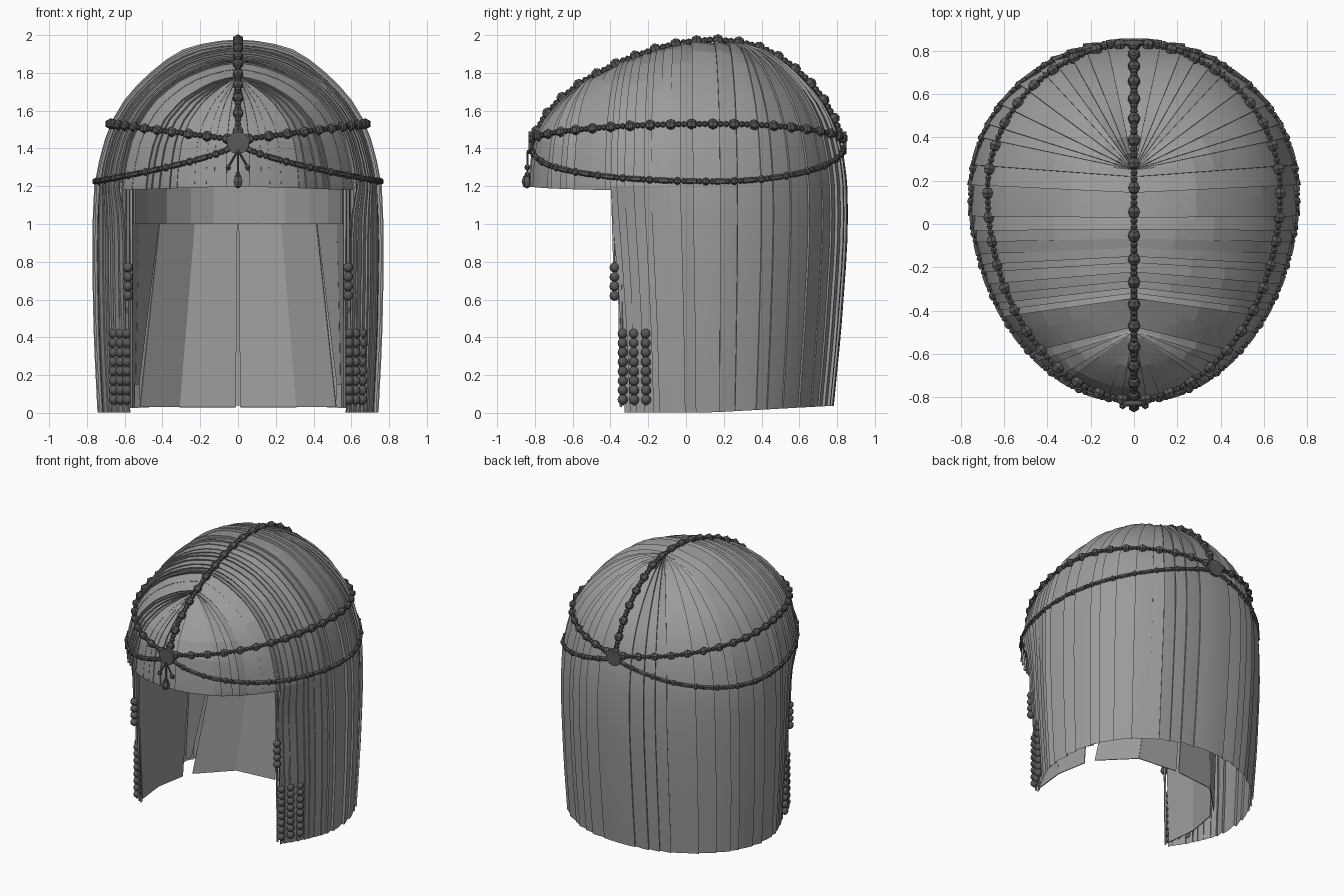
import bpy, bmesh, math, random
from mathutils import Vector, Matrix

if "Cube" in bpy.data.objects:
    bpy.data.objects.remove(bpy.data.objects["Cube"])

random.seed(7)


def material(name, value):
    m = bpy.data.materials.new(name)
    m.diffuse_color = (value, value, value, 1)
    m.use_nodes = True
    m.node_tree.nodes["Principled BSDF"].inputs["Base Color"].default_value = m.diffuse_color
    return m


HAIR = material("hair grey", 0.33)
BEAD = material("bead dark grey", 0.1)

# Horizontal sections: height, half width, front y, back y
CY = 0.15
SECTIONS = [(0, .735, -.69, .78), (.4, .755, -.72, .82), (.8, .763, -.77, .85),
            (1.0, .762, -.80, .86), (1.2, .752, -.825, .855), (1.32, .73, -.82, .845),
            (1.45, .695, -.80, .82), (1.55, .655, -.75, .78), (1.65, .595, -.665, .725),
            (1.75, .51, -.535, .645), (1.85, .395, -.345, .53), (1.92, .28, -.155, .41),
            (1.955, .15, -.01, .29), (1.968, 0, CY, CY)]
TOP = SECTIONS[-1][0]


def section(z):
    for a, b in zip(SECTIONS, SECTIONS[1:]):
        if z <= b[0]:
            t = (z - a[0]) / (b[0] - a[0])
            return [a[i] + (b[i] - a[i]) * t for i in (1, 2, 3)]
    return [0, CY, CY]


def ring_point(ang, z):
    """Surface point; ang 0 is front centre, pi is back centre."""
    w, yf, yb = section(z)
    c = math.cos(ang)
    x = w * math.sin(ang)
    if ang > 0.97:  # the long side hair curls inward towards its front edge
        x -= .045 * min(1, max(0, (c - .2) / .36)) * min(1, max(0, (1.2 - z) / .2))
    return Vector((x, CY - (CY - yf if c > 0 else yb - CY) * c, z))


def dome_height(x, y):
    lo, hi = 1.2, TOP
    for _ in range(22):
        mid = (lo + hi) / 2
        w, yf, yb = section(mid)
        d = CY - yf if y < CY else yb - CY
        if (x / max(w, 1e-6)) ** 2 + ((y - CY) / max(d, 1e-6)) ** 2 < 1:
            lo = mid
        else:
            hi = mid
    return lo


def strand(ang, hem, push):
    """Points from the parting over the dome and down to the hem."""
    rim = ring_point(ang, 1.2)
    py = min(max(rim.y * 0.8, -0.49), 0.25)
    pts = []
    for i in range(13):
        s = math.sin(i / 12 * math.pi / 2)
        x, y = rim.x * s, py + (rim.y - py) * s
        pts.append(Vector((x, y, dome_height(x, y))))
    n = 8 if hem < 0.9 else 2
    pts += [ring_point(ang, 1.2 + (hem - 1.2) * i / n) for i in range(1, n + 1)]
    out = []
    for p in pts:
        d = Vector((p.x, p.y - CY, max(p.z - 1.1, 0)))
        q = p + d.normalized() * push
        out.append(Vector((max(q.x, 0), q.y, max(q.z, 0.003))))
    return out


def finish(name, bm, mat, mirror=False, thick=0, smooth=None):
    bmesh.ops.recalc_face_normals(bm, faces=bm.faces)
    me = bpy.data.meshes.new(name)
    bm.to_mesh(me)
    bm.free()
    ob = bpy.data.objects.new(name, me)
    bpy.context.collection.objects.link(ob)
    me.materials.append(mat)
    if mirror:
        ob.modifiers.new("mirror", 'MIRROR').merge_threshold = 0.0001
    if thick:
        m = ob.modifiers.new("thickness", 'SOLIDIFY')
        m.thickness, m.offset = thick, 0
    if smooth:
        bpy.ops.object.select_all(action='DESELECT')
        ob.select_set(True)
        bpy.context.view_layer.objects.active = ob
        bpy.ops.object.shade_smooth_by_angle(angle=math.radians(smooth))
    return ob


def locks(name, start, end, widths, hem, lift):
    """Stepped locks: each slopes inward, then steps out to the next one."""
    cols, a, rise = [], start, lift
    while a < end:
        b = a + random.uniform(*widths(a))
        b = end if end - b < 2 else b
        for t in (0, .5, 1):
            cols.append((a + (b - a) * t, rise * (1 - 2 * t)))
        a, rise = b, lift * random.choice((.15, .6, 1, 1.4))
    bm = bmesh.new()
    grid = []
    for deg, push in cols:
        ang = math.radians(deg)
        grid.append([bm.verts.new(p) for p in strand(ang, hem(ang), push)])
    for p, q in zip(grid, grid[1:]):
        for r in range(len(p) - 1):
            bm.faces.new((p[r], p[r + 1], q[r + 1], q[r]))
    return finish(name, bm, HAIR, True, 0, 9)


def long_hem(ang):
    return 0.003 + 0.035 * max(0, -math.cos(ang))


# Hair: short fringe, long side and back locks
locks("fringe", 0, 56, lambda a: (3, 8), lambda a: 1.2 - 0.025 * math.sin(a), 0.007)
locks("long_hair", 56, 180, lambda a: (2, 4.5) if a < 80 else (5, 12), long_hem, 0.007)

# Inner hair layer: flat panels hanging inside, splayed towards the hem
INNER_TOP = [(.002, .56), (.21, .53), (.39, .42), (.52, .22), (.57, -.05), (.575, -.36)]
INNER_HEM = [(.012, .45), (.31, .42), (.52, .21), (.55, .14), (.59, -.085), (.565, -.31)]
bm = bmesh.new()
for i in (0, 1, 3, 4):
    quad = [(*INNER_TOP[i], 1.25), (*INNER_TOP[i + 1], 1.25), (*INNER_HEM[i + 1], .03), (*INNER_HEM[i], .03)]
    bm.faces.new([bm.verts.new(p) for p in quad])
# filler between the side and back panels, narrowing to a slit at the hem
quad = [(.39, .42, 1.25), (.52, .22, 1.25), (.545, .165, .15), (.525, .205, .15)]
bm.faces.new([bm.verts.new(p) for p in quad])
finish("inner_panels", bm, HAIR, True, 0.006)

# Inner band round the back of the head
bm = bmesh.new()
LINE = [(0, .52), (.13, .515), (.25, .47), (.38, .37), (.48, .22), (.55, .0)]
rows = [[bm.verts.new((x, y, z)) for x, y in LINE] for z in (1.0, 1.4)]
for i in range(len(LINE) - 1):
    bm.faces.new((rows[0][i], rows[0][i + 1], rows[1][i + 1], rows[1][i]))
finish("inner_band", bm, HAIR, True, 0.008)

# Thin loose strands at the front edge of the sides
bm = bmesh.new()
for x, y, low in ((.583, -.375, .6), (.565, -.345, .03), (.588, -.335, .04), (.62, -.275, .04), (.655, -.215, .04)):
    a, b = Vector((x, y - .015, 1.22)), Vector((x, y, low))
    mat = Matrix.Translation((a + b) / 2) @ (a - b).to_track_quat('Z', 'Y').to_matrix().to_4x4()
    bmesh.ops.create_cone(bm, cap_ends=True, segments=5, radius1=.007, radius2=.01,
                          depth=(a - b).length, matrix=mat)
finish("loose_strands", bm, HAIR, True)


def bead(bm, p, r, direction=Vector((0, 0, 1)), stretch=1.0):
    rot = direction.to_track_quat('Z', 'Y').to_matrix().to_4x4()
    bmesh.ops.create_uvsphere(bm, u_segments=6, v_segments=4, radius=r,
                              matrix=Matrix.Translation(p) @ rot @ Matrix.Diagonal((1, 1, stretch, 1)))


def tube(bm, a, b, r):
    rot = (b - a).to_track_quat('Z', 'Y').to_matrix().to_4x4()
    bmesh.ops.create_cone(bm, cap_ends=True, segments=6, radius1=r, radius2=r, depth=(b - a).length,
                          matrix=Matrix.Translation((a + b) / 2) @ rot)


def bead_string(bm, pts, pattern):
    """Walk along a path placing beads; pattern holds (radius, length, is_tube)."""
    dist = [0]
    for a, b in zip(pts, pts[1:]):
        dist.append(dist[-1] + (b - a).length)

    def at(d):
        for i in range(len(pts) - 1):
            if d <= dist[i + 1]:
                return pts[i].lerp(pts[i + 1], (d - dist[i]) / max(dist[i + 1] - dist[i], 1e-9))
        return pts[-1]

    d, k = 0.03, 0
    while d < dist[-1] - 0.03:
        r, length, is_tube = pattern[k % len(pattern)]
        a, b = at(d), at(d + length)
        if is_tube:
            tube(bm, a, b, r)
        else:
            bead(bm, (a + b) / 2, r, b - a)
        d += length
        k += 1


def band(height, out):
    pts = []
    for i in range(81):
        ang = math.pi * i / 80
        p = ring_point(ang, height(ang))
        pts.append(p + Vector((p.x, p.y - CY, 0)).normalized() * out)
    return pts


def lower_height(ang):
    s = max(math.sin(ang), 0)
    return 1.43 - .205 * s ** .68 if ang < math.pi / 2 else 1.415 - .19 * s ** 1.0


SMALL = (.016, .029, False)

# Upper and lower bead chains round the head
bm = bmesh.new()
bead_string(bm, band(lambda a: 1.445 + .085 * math.sin(a), .014), [(.029, .054, False), SMALL, SMALL])
finish("upper_bead_chain", bm, BEAD, True)
bm = bmesh.new()
bead_string(bm, band(lower_height, .006), [(.015, .055, True), SMALL, (.021, .038, False), SMALL])
finish("lower_bead_chain", bm, BEAD, True)

# Bead chain along the parting
bm = bmesh.new()
heights = [1.43 + (TOP - 1.43) * i / 60 for i in range(61)]
path = [Vector((0, section(z)[1] - .006, z + .008)) for z in heights]
path += [Vector((0, section(z)[2] + .006, z + .008)) for z in reversed(heights)]
bead_string(bm, path, [(.031, .056, False), (.018, .028, False), (.018, .028, False)])
finish("parting_bead_chain", bm, BEAD)

# Front and back medallions
bm = bmesh.new()
for y in (-.825, .84):
    bmesh.ops.create_cone(bm, cap_ends=True, segments=12, radius1=.06, radius2=.06, depth=.02,
                          matrix=Matrix.Translation((0, y, 1.43)) @ Matrix.Rotation(math.pi / 2, 4, 'X'))
finish("medallions", bm, BEAD)

# Pendant drops under the front medallion
bm = bmesh.new()
knot = Vector((0, -.838, 1.39))
for x, z in ((-.052, 1.3), (0, 1.26), (.052, 1.3)):
    end = Vector((x, -.84, z))
    tube(bm, knot, end, .005)
    bead(bm, end, .016)
bead(bm, Vector((0, -.842, 1.225)), .028, stretch=1.35)
finish("pendant_drops", bm, BEAD)

# Beads threaded on the hanging side strands
bm = bmesh.new()
for x, y, low, count in ((.583, -.378, .62, 4), (.588, -.335, .07, 8), (.622, -.275, .07, 8), (.657, -.212, .07, 8)):
    for i in range(count):
        bmesh.ops.create_uvsphere(bm, u_segments=8, v_segments=6, radius=.027,
                                  matrix=Matrix.Translation((x, y, low + .05 * i)))
finish("strand_beads", bm, BEAD, True, smooth=60)
